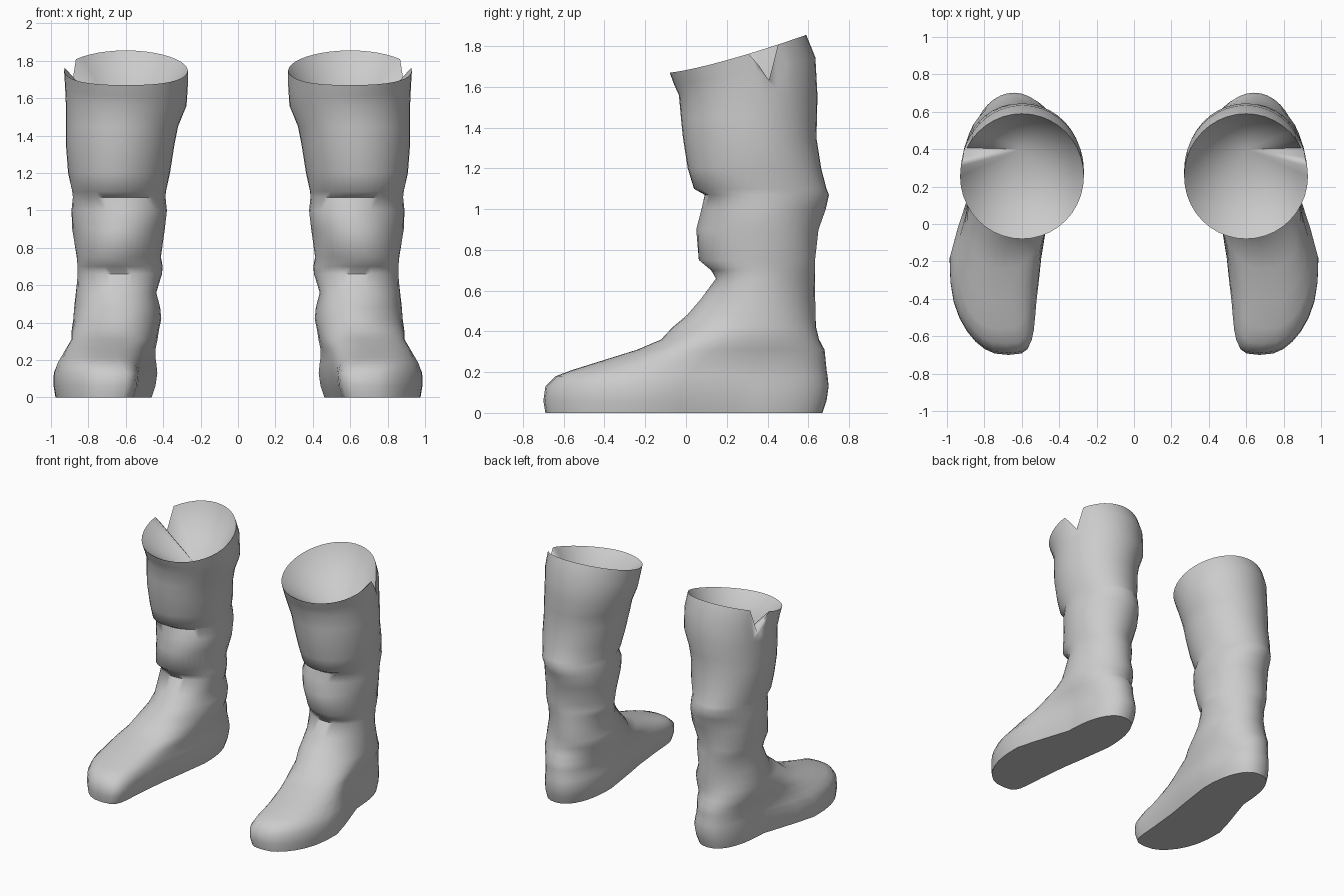
import bpy, bmesh, math

SEGMENTS = 40
WIDEST_Y = 0.25

# Cross-sections from sole to collar: height, front y, back y, inner x, outer x
SECTIONS = [
    (0, -.69, .67, .46, .84), (.06, -.7, .69, .44, .85),
    (.13, -.69, .7, .43, .85), (.18, -.64, .695, .435, .85),
    (.21, -.56, .69, .44, .85), (.26, -.4, .685, .44, .86),
    (.31, -.24, .68, .43, .87), (.36, -.12, .655, .425, .89),
    (.42, -.06, .645, .41, .88), (.48, .01, .64, .41, .87),
    (.56, .07, .63, .43, .86), (.66, .14, .625, .41, .86),
    (.7, .12, .63, .41, .865), (.75, .065, .635, .42, .87),
    (.9, .055, .655, .385, .88), (1, .07, .68, .375, .885),
    (1.07, .085, .695, .39, .885), (1.1, .035, .685, .39, .89),
    (1.2, .01, .665, .365, .91), (1.35, -.015, .64, .34, .92),
    (1.45, -.025, .643, .32, .92), (1.56, -.035, .645, .275, .92),
]
# Collar sections tilt upward at the back by the last value
COLLAR = [(1.615, -.06, .635, .268, .925, .13), (1.67, -.08, .59, .268, .93, .185)]
NOTCH = {2: .4, 3: .87}     # side slit depth as a share of the tilt


def clamp(v):
    return max(0.0, min(1.0, v))


def signed_power(v, p):
    return math.copysign(abs(v) ** p, v)


def section_points(z, front, back, inner, outer, tilt=0):
    """One ring of the left boot: round in the shaft, foot-shaped below."""
    foot = clamp((.45 - z) / .3)
    centre = max((front + back) / 2, WIDEST_Y)
    points = []
    for i in range(SEGMENTS):
        a = 2 * math.pi * i / SEGMENTS
        s, c = math.sin(a), math.cos(a)
        power = 2 / (2 + foot * (1.0 if s < 0 else .3))
        y = centre + signed_power(s, power) * (back - centre if s > 0 else centre - front)
        # The forefoot is wider and swings outward, the toe tip curls inward
        t = clamp((.3 - y) / .55)
        t = foot * t * t * (3 - 2 * t)
        low, high = inner + .06 * t, outer + .15 * t
        x = (low + high) / 2 + signed_power(c, power) * (high - low) / 2
        x -= .08 * foot * clamp((-.35 - y) / .35) ** 2
        # Soft slanting folds in the leather
        fold = .008 * clamp((z - .3) / .15) * clamp((1.25 - z) / .2)
        wave = fold * math.sin(3 * a + 15 * z)
        rise = tilt * (clamp((y - front) / (back - front)) ** 1.27 - NOTCH.get(i, 0))
        points.append((x + wave * c, y + wave * s, z + rise))
    return points


def build_boot(name, side, material):
    bm = bmesh.new()
    rings = [[bm.verts.new((side * x, y, z)) for x, y, z in section_points(*row)]
             for row in SECTIONS + COLLAR]
    # Upper
    for lower, upper in zip(rings, rings[1:]):
        for i in range(SEGMENTS):
            j = (i + 1) % SEGMENTS
            bm.faces.new((lower[i], lower[j], upper[j], upper[i]))
    # Flat sole
    bm.faces.new(rings[0])
    # Sunken funnel inside the opening
    well = bm.verts.new((side * .6, .4, 1.4))
    for i in range(SEGMENTS):
        bm.faces.new((rings[-1][i], rings[-1][(i + 1) % SEGMENTS], well))
    bmesh.ops.recalc_face_normals(bm, faces=bm.faces)
    mesh = bpy.data.meshes.new(name)
    bm.to_mesh(mesh)
    bm.free()
    mesh.materials.append(material)
    boot = bpy.data.objects.new(name, mesh)
    bpy.context.collection.objects.link(boot)
    bpy.ops.object.select_all(action='DESELECT')
    boot.select_set(True)
    bpy.context.view_layer.objects.active = boot
    bpy.ops.object.shade_smooth_by_angle(angle=math.radians(60))


default_cube = bpy.data.objects.get("Cube")
if default_cube:
    bpy.data.objects.remove(default_cube, do_unlink=True)

grey = bpy.data.materials.new("light grey leather")
grey.use_nodes = True
colour = (.6, .6, .6, 1)
grey.diffuse_color = colour
grey.node_tree.nodes["Principled BSDF"].inputs["Base Color"].default_value = colour

build_boot("left_boot", 1, grey)
build_boot("right_boot", -1, grey)
